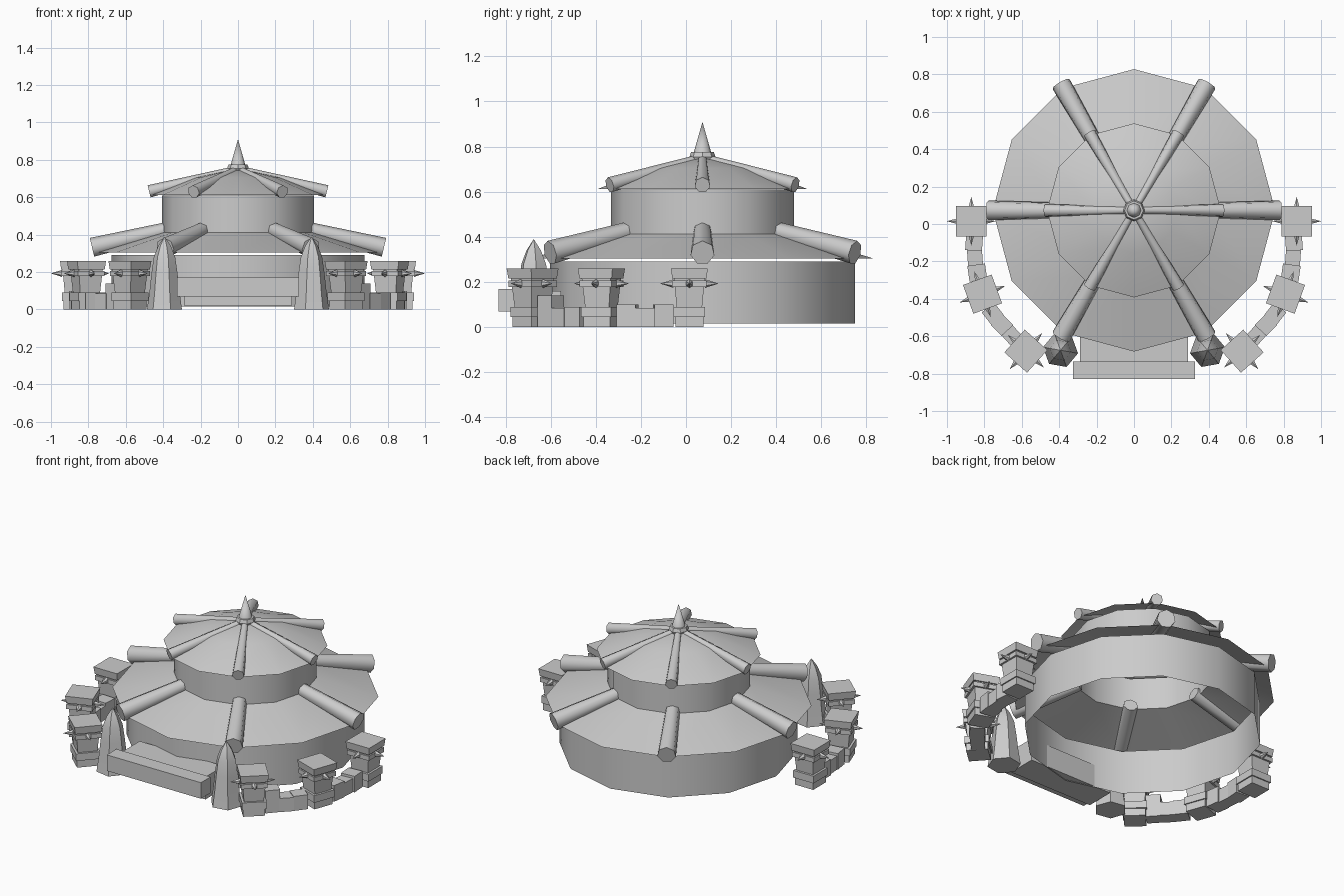
import bpy, bmesh, math
from mathutils import Vector, Matrix

if "Cube" in bpy.data.objects:
    bpy.data.objects.remove(bpy.data.objects["Cube"])

CY = 0.073  # y of the hut axis


def finish(name, bm, angle=None, recalc=True):
    if recalc:
        bmesh.ops.recalc_face_normals(bm, faces=bm.faces)
    me = bpy.data.meshes.new(name)
    bm.to_mesh(me)
    bm.free()
    if angle:
        me.shade_smooth()
        me.set_sharp_from_angle(angle=math.radians(angle))
    ob = bpy.data.objects.new(name, me)
    bpy.context.collection.objects.link(ob)
    return ob


def lathe(name, profile, n, loc, phase=0.0, angle=None, capped=False):
    """Ring-by-ring revolve of (radius, z) points; radius 0 closes to a point."""
    bm = bmesh.new()
    rings = []
    for r, z in profile:
        if r == 0:
            rings.append([bm.verts.new((loc[0], loc[1], loc[2] + z))])
        else:
            rings.append([bm.verts.new((loc[0] + r * math.cos(phase + 2 * math.pi * i / n),
                                        loc[1] + r * math.sin(phase + 2 * math.pi * i / n),
                                        loc[2] + z)) for i in range(n)])
    for a, b in zip(rings, rings[1:]):
        for i in range(n):
            j = (i + 1) % n
            if len(b) == 1:
                bm.faces.new((a[i], a[j], b[0]))
            else:
                bm.faces.new((a[i], a[j], b[j], b[i]))
    if capped:
        for ring in (rings[0], rings[-1]):
            if len(ring) > 1:
                bm.faces.new(ring)
    # open shells are already wound outward
    return finish(name, bm, angle, recalc=capped)


def add_rod(bm, p, q, r1, r2, n):
    p, q = Vector(p), Vector(q)
    d = q - p
    m = Matrix.Translation((p + q) / 2) @ d.to_track_quat('Z', 'Y').to_matrix().to_4x4()
    bmesh.ops.create_cone(bm, cap_ends=True, segments=n, radius1=r1, radius2=r2,
                          depth=d.length, matrix=m)


def add_block(bm, center, z0, z1, w0, w1, rot, d0=None, d1=None):
    """Box or tapered box standing from z0 to z1."""
    d0, d1 = d0 or w0, d1 or w1
    vs = bmesh.ops.create_cube(bm, size=1)['verts']
    for v in vs:
        top = v.co.z > 0
        v.co = (v.co.x * (w1 if top else w0), v.co.y * (d1 if top else d0), z1 if top else z0)
    bmesh.ops.transform(bm, verts=vs, matrix=Matrix.Translation((center[0], center[1], 0))
                        @ Matrix.Rotation(rot, 4, 'Z'))


# Round walls and the two tent roofs
axis = (0, CY, 0)
lathe("lower_wall", [(0.675, 0.015), (0.675, 0.29)], 12, axis, angle=40)
lathe("lower_roof", [(0.755, 0.305), (0.405, 0.412)], 12, axis, angle=40)
lathe("upper_wall", [(0.405, 0.41), (0.405, 0.61)], 12, axis, angle=40)
lathe("upper_roof", [(0.465, 0.612), (0.23, 0.705), (0, 0.755)], 12, axis, angle=40)

# Roof poles radiating from the axis
for name, r0, z0, r1, z1, a, b, n in (
        ("lower_roof_poles", 0.38, 0.425, 0.78, 0.33, 0.042, 0.054, 7),
        ("upper_roof_poles", 0.02, 0.745, 0.475, 0.63, 0.02, 0.035, 7)):
    bm = bmesh.new()
    for i in range(6):
        t = i * math.pi / 3
        c, s = math.cos(t), math.sin(t)
        add_rod(bm, (r0 * c, CY + r0 * s, z0), (r1 * c, CY + r1 * s, z1), a, b, n)
    finish(name, bm, 55)

# Finial
lathe("roof_knob", [(0.04, 0.715), (0.058, 0.755), (0.05, 0.776)], 8, axis, capped=True)
lathe("roof_spike", [(0.04, 0.77), (0, 0.91)], 8, axis, capped=True, angle=50)

# Front counter
bm = bmesh.new()
add_block(bm, (0, -0.7825), 0.07, 0.17, 0.65, 0.65, 0, 0.095, 0.095)
finish("counter_front", bm)
bm = bmesh.new()
add_block(bm, (0, -0.645), 0.02, 0.16, 0.58, 0.58, 0, 0.18, 0.18)
finish("counter_base", bm)

# Everything mirrored left and right
for s, side in ((1, "right"), (-1, "left")):
    # Tusk-shaped post beside the counter
    lathe("tusk_" + side, [(0.095, 0), (0.082, 0.09), (0.071, 0.19), (0.058, 0.28),
                           (0.034, 0.34), (0, 0.39)], 6, (s * 0.393, -0.675, 0),
          phase=math.radians(90 - s * 20), angle=50, capped=True)

    # Spiked fence towers
    for k, (x, y, deg) in enumerate(((0.87, 0.015, 0), (0.81, -0.375, -20), (0.578, -0.68, -48))):
        c, rot = (s * x, y), s * math.radians(deg)
        bm = bmesh.new()
        for z0, z1, w0, w1 in ((0, 0.05, 0.125, 0.125), (0.045, 0.09, 0.14, 0.14),
                               (0.085, 0.22, 0.112, 0.137), (0.178, 0.206, 0.152, 0.152),
                               (0.215, 0.26, 0.152, 0.163)):
            add_block(bm, c, z0, z1, w0, w1, rot)
        for i in range(4):
            t = rot + i * math.pi / 2
            d = Vector((math.cos(t), math.sin(t), 0))
            o = Vector((c[0], c[1], 0.193))
            add_rod(bm, o + d * 0.07, o + d * 0.13, 0.019, 0, 6)
        finish(f"fence_tower_{side}_{k + 1}", bm)

    # Low stone blocks between the towers
    bm = bmesh.new()
    for x, y, deg, w, h in ((0.855, -0.1, 4, 0.09, 0.1), (0.85, -0.18, -4, 0.08, 0.085),
                            (0.838, -0.26, -8, 0.095, 0.1), (0.755, -0.48, -38, 0.085, 0.09),
                            (0.705, -0.54, -45, 0.085, 0.085), (0.65, -0.6, -42, 0.08, 0.14)):
        add_block(bm, (s * x, y), 0, h, w, w, s * math.radians(deg), 0.085, 0.085)
    finish("fence_stones_" + side, bm)
